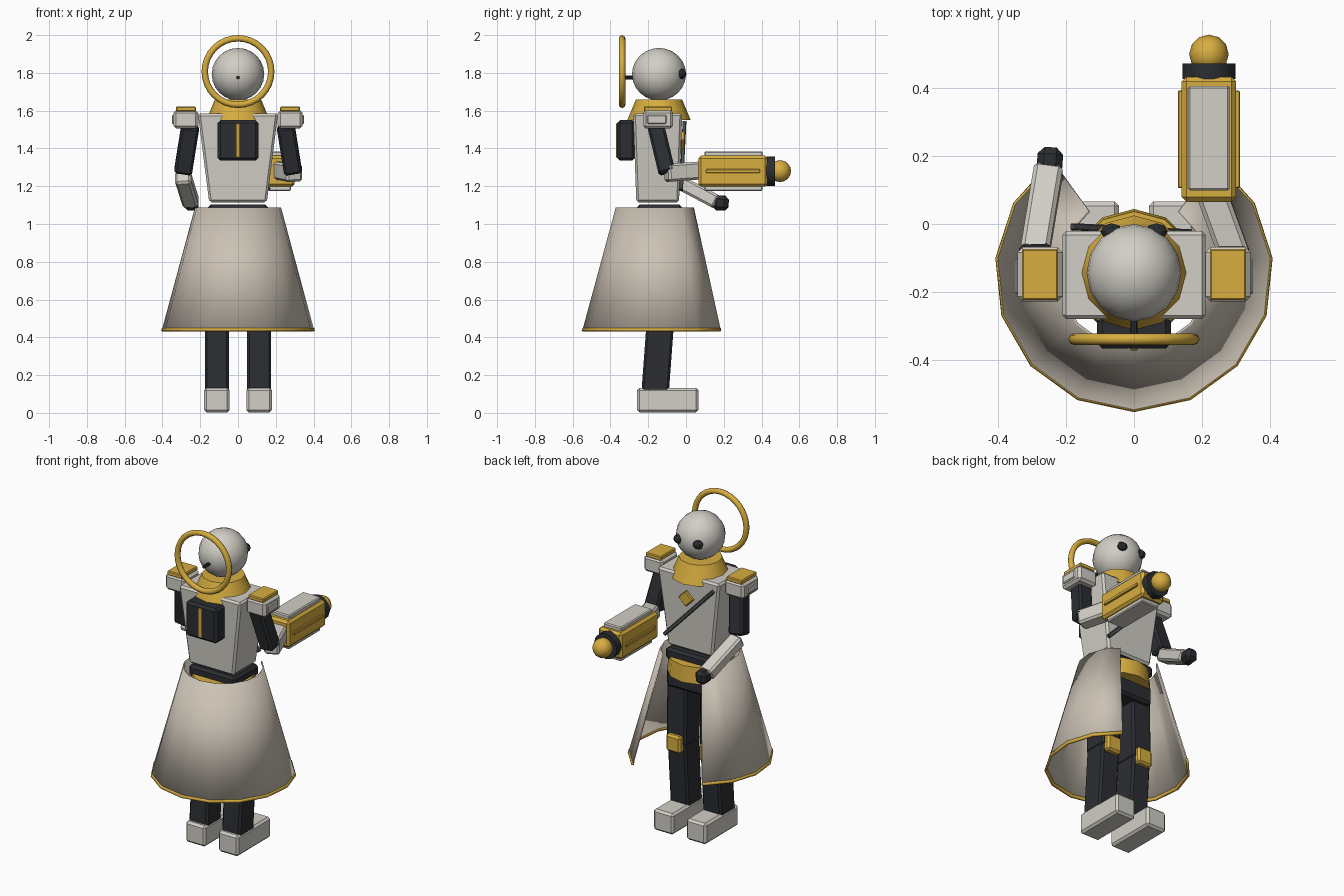
import bpy, bmesh
from math import sin, cos, radians, pi
from mathutils import Vector, Matrix

if "Cube" in bpy.data.objects:
    bpy.data.objects.remove(bpy.data.objects["Cube"])


def mat(name, rgb):
    m = bpy.data.materials.new(name)
    m.diffuse_color = (*rgb, 1)
    m.use_nodes = True
    m.node_tree.nodes["Principled BSDF"].inputs["Base Color"].default_value = m.diffuse_color
    return m


IVORY = mat("ivory", (0.64, 0.62, 0.56))
GOLD = mat("gold", (0.68, 0.42, 0.05))
DARK = mat("dark", (0.024, 0.027, 0.032))
CLOTH = mat("cloth", (0.60, 0.54, 0.46))
STEEL = mat("steel", (0.08, 0.08, 0.085))
CY = -0.143  # y of the body axis


def finish(name, bm, m, matrix=None, bevel=0.0, smooth=None):
    bmesh.ops.recalc_face_normals(bm, faces=bm.faces)
    me = bpy.data.meshes.new(name)
    bm.to_mesh(me)
    bm.free()
    o = bpy.data.objects.new(name, me)
    bpy.context.collection.objects.link(o)
    me.materials.append(m)
    if matrix is not None:
        o.matrix_world = matrix
    if bevel:
        b = o.modifiers.new("Bevel", 'BEVEL')
        b.width, b.segments = bevel, 1
    if smooth:
        bpy.ops.object.select_all(action='DESELECT')
        o.select_set(True)
        bpy.context.view_layer.objects.active = o
        bpy.ops.object.shade_smooth_by_angle(angle=radians(smooth))
    return o


def box(name, x, y, z, m, bevel=0.01, taper=(1, 1), matrix=None):
    """Box from ranges; taper scales the lower face."""
    bm = bmesh.new()
    bmesh.ops.create_cube(bm, size=1)
    c = Vector((sum(x) / 2, sum(y) / 2, sum(z) / 2))
    for v in bm.verts:
        k = taper if v.co.z < 0 else (1, 1)
        v.co = Vector((v.co.x * (x[1] - x[0]) * k[0], v.co.y * (y[1] - y[0]) * k[1], v.co.z * (z[1] - z[0])))
    return finish(name, bm, m, matrix or Matrix.Translation(c), bevel)


def limb(name, p, q, w, d, m, bevel=0.012):
    """Box running from p to q, w wide and d deep."""
    p, q = Vector(p), Vector(q)
    za = (q - p).normalized()
    ya = za.cross(Vector((1, 0, 0))).normalized()
    xa = ya.cross(za)
    mx = Matrix((xa, ya, za)).transposed().to_4x4()
    mx.translation = (p + q) / 2
    h = (q - p).length / 2
    return box(name, (-w / 2, w / 2), (-d / 2, d / 2), (-h, h), m, bevel, matrix=mx)


def ball(name, c, scale, m, u=16, v=12, smooth=60):
    bm = bmesh.new()
    bmesh.ops.create_uvsphere(bm, u_segments=u, v_segments=v, radius=1)
    return finish(name, bm, m, Matrix.Translation(c) @ Matrix.Diagonal((*scale, 1)), smooth=smooth)


def cone(name, c, r1, r2, depth, m, seg=16, along_y=False):
    bm = bmesh.new()
    bmesh.ops.create_cone(bm, cap_ends=True, segments=seg, radius1=r1, radius2=r2, depth=depth)
    rot = Matrix.Rotation(-pi / 2, 4, 'X') if along_y else Matrix.Identity(4)
    return finish(name, bm, m, Matrix.Translation(c) @ rot, smooth=40)


def open_cone(name, rings, m, thick):
    """Cone sheet open towards +y, 24 degree steps; rings are (radius, z)."""
    bm = bmesh.new()
    rows = [[bm.verts.new((r * sin(radians(24 * i)), CY - r * cos(radians(24 * i)), z))
             for i in range(-6, 7)] for r, z in rings]
    for a, b in zip(rows, rows[1:]):
        for i in range(12):
            bm.faces.new((a[i], a[i + 1], b[i + 1], b[i]))
    o = finish(name, bm, m, smooth=40)
    s = o.modifiers.new("Solidify", 'SOLIDIFY')
    s.thickness, s.offset = thick, 0
    return o


# head, eyes, halo
ball("head", (0, CY, 1.793), (0.139, 0.143, 0.139), IVORY)
for s in (-1, 1):
    ball("eye", (0.066 * s, -0.022, 1.795), (0.033, 0.024, 0.027), DARK, 8, 6, 20)
bpy.ops.mesh.primitive_torus_add(major_segments=32, minor_segments=8, major_radius=0.176,
                                 minor_radius=0.017, location=(0, -0.338, 1.807), rotation=(pi / 2, 0, 0))
halo = bpy.context.object
halo.name = "halo"
halo.data.materials.append(GOLD)
bpy.ops.object.shade_smooth_by_angle(angle=radians(60))
cone("halo_rod", (0, -0.29, 1.775), 0.01, 0.01, 0.09, DARK, 8, True)

# torso
cone("collar", (0, CY, 1.605), 0.168, 0.122, 0.11, GOLD, 12)
box("torso", (-0.212, 0.212), (-0.28, -0.02), (1.115, 1.585), IVORY, 0.012, (0.72, 0.87))
limb("chest_strap", (0.165, -0.026, 1.18), (-0.18, -0.008, 1.54), 0.022, 0.02, STEEL, 0.003)
box("chest_diamond", (-0.035, 0.035), (-0.012, 0.012), (-0.035, 0.035), GOLD, 0.005,
    matrix=Matrix.Translation((0.01, -0.018, 1.445)) @ Matrix.Rotation(pi / 4, 4, 'Y'))
box("backpack", (-0.108, 0.108), (-0.365, -0.27), (1.335, 1.55), DARK, 0.015)
box("backpack_stripe", (-0.012, 0.012), (-0.371, -0.355), (1.352, 1.532), GOLD, 0.003)

# waist and hips
box("waist", (-0.16, 0.16), (-0.26, -0.02), (1.03, 1.103), DARK, 0.015)
cone("belt", (0, CY, 1.005), 0.187, 0.18, 0.10, GOLD, 12)
box("pelvis", (-0.16, 0.16), (-0.24, -0.03), (0.86, 0.97), DARK, 0.015)

# legs, shoulders, upper arms
for s in (-1, 1):
    x = 0.112 * s
    limb("thigh", (x, -0.14, 0.97), (x, -0.132, 0.50), 0.135, 0.15, DARK)
    limb("shin", (x, -0.133, 0.52), (x, -0.164, 0.10), 0.127, 0.145, DARK)
    box("knee_pad", (x - 0.05, x + 0.05), (-0.075, -0.03), (0.46, 0.565), GOLD, 0.012)
    box("foot", (x - 0.068, x + 0.068), (-0.26, 0.066), (0.003, 0.132), IVORY, 0.013)
    x = 0.276 * s
    box("shoulder", (x - 0.066, x + 0.066), (-0.228, -0.068), (1.505, 1.603), IVORY, 0.015)
    box("shoulder_cap", (x - 0.053, x + 0.053), (-0.223, -0.073), (1.595, 1.622), GOLD, 0.005)
    a = 0.335 * s
    box("shoulder_plate", (a - 0.015, a + 0.015), (-0.206, -0.104), (1.53, 1.578), IVORY, 0.005)
    limb("upper_arm", (0.252 * s, -0.16, 1.52), (0.292 * s, -0.10, 1.27), 0.095, 0.09, DARK)

# relaxed arm
limb("forearm", (-0.292, -0.09, 1.25), (-0.25, 0.165, 1.115), 0.085, 0.075, IVORY)
limb("hand", (-0.25, 0.142, 1.112), (-0.244, 0.225, 1.11), 0.075, 0.08, DARK, 0.02)

# cannon arm
limb("cannon_forearm", (0.30, -0.105, 1.27), (0.225, 0.10, 1.285), 0.09, 0.095, IVORY)
GX, GZ = 0.22, 1.28
box("cannon_body", (GX - 0.08, GX + 0.08), (0.065, 0.432), (GZ - 0.082, GZ + 0.082), GOLD, 0.014)
for s in (-1, 1):
    z, x = GZ + 0.09 * s, GX + 0.083 * s
    box("cannon_plate", (GX - 0.061, GX + 0.061), (0.098, 0.405), (z - 0.015, z + 0.015), IVORY, 0.006)
    box("cannon_rib", (x - 0.008, x + 0.008), (0.105, 0.392), (GZ - 0.01, GZ + 0.01), GOLD, 0.003)
cone("cannon_muzzle", (GX, 0.448, GZ), 0.078, 0.078, 0.046, DARK, 12, True)
ball("cannon_orb", (GX, 0.498, GZ), (0.058, 0.058, 0.058), GOLD, 12, 8)

# open coat skirt with hem
open_cone("coat_skirt", [(0.225, 1.087), (0.402, 0.435)], CLOTH, 0.008)
open_cone("coat_hem", [(0.3985, 0.449), (0.403, 0.432)], GOLD, 0.013)
